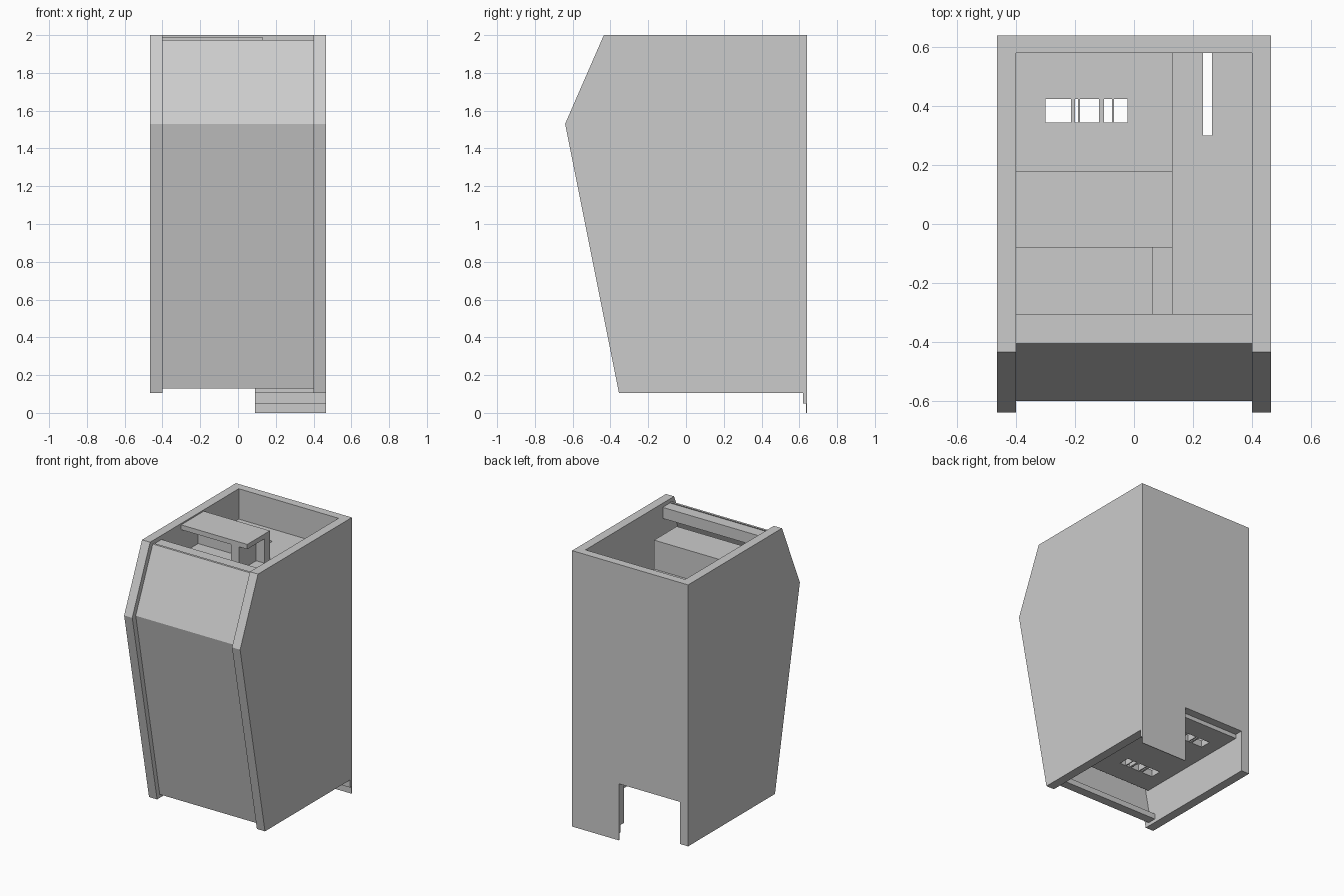
import bpy, bmesh
from mathutils import Vector

if "Cube" in bpy.data.objects:
    bpy.data.objects.remove(bpy.data.objects["Cube"])


def finish(name, bm):
    bmesh.ops.recalc_face_normals(bm, faces=bm.faces)
    me = bpy.data.meshes.new(name)
    bm.to_mesh(me)
    bm.free()
    ob = bpy.data.objects.new(name, me)
    bpy.context.collection.objects.link(ob)
    return ob


def extrude(bm, faces, vec):
    geo = bmesh.ops.extrude_face_region(bm, geom=faces, use_keep_orig=True)["geom"]
    verts = [g for g in geo if isinstance(g, bmesh.types.BMVert)]
    bmesh.ops.translate(bm, verts=verts, vec=Vector(vec))


def prism(name, pts, vec):
    """Extrude a closed polygon of 3D points along a vector."""
    bm = bmesh.new()
    extrude(bm, [bm.faces.new([bm.verts.new(p) for p in pts])], vec)
    return finish(name, bm)


def box(name, x, y, z):
    pts = [(x[0], y[0], z[0]), (x[1], y[0], z[0]), (x[1], y[1], z[0]), (x[0], y[1], z[0])]
    return prism(name, pts, (0, 0, z[1] - z[0]))


def side_profile(name, x, width, prof):
    return prism(name, [(x, y, z) for y, z in prof], (width, 0, 0))


def holed_plate(name, x, y, z, holes):
    """Flat board with rectangular holes (x0, x1, y0, y1)."""
    xs = sorted({*x, *(v for h in holes for v in h[:2])})
    ys = sorted({*y, *(v for h in holes for v in h[2:])})
    bm = bmesh.new()
    vs = {(a, b): bm.verts.new((a, b, z[0])) for a in xs for b in ys}
    faces = []
    for a0, a1 in zip(xs, xs[1:]):
        for b0, b1 in zip(ys, ys[1:]):
            cx, cy = (a0 + a1) / 2, (b0 + b1) / 2
            if not any(h[0] < cx < h[1] and h[2] < cy < h[3] for h in holes):
                faces.append(bm.faces.new([vs[a0, b0], vs[a1, b0], vs[a1, b1], vs[a0, b1]]))
    extrude(bm, faces, (0, 0, z[1] - z[0]))
    bmesh.ops.delete(bm, geom=[v for v in bm.verts if not v.link_faces], context='VERTS')
    return finish(name, bm)


# Angled side panels
side = [(-0.435, 2), (0.62, 2), (0.62, 0.105), (-0.355, 0.105), (-0.64, 1.53)]
for name, x in (("left_side", -0.465), ("right_side", 0.4)):
    side_profile(name, x, 0.065, side)

# Layered back with a cut-out at the lower left; layers step down to the ground
for name, y0, y1, low, xe in (("back_inner", 0.58, 0.62, 0.105, 0.4),
                              ("back_middle", 0.62, 0.635, 0.05, 0.465),
                              ("back_outer", 0.635, 0.64, 0.0, 0.465)):
    outline = [(-xe, 2), (xe, 2), (xe, low), (0.09, low), (0.09, 0.41), (-0.4, 0.41)]
    if xe > 0.4:
        outline += [(-0.4, 0.105), (-xe, 0.105)]
    prism(name, [(x, y0, z) for x, z in outline], (0, y1 - y0, 0))

# Folded front panel, slightly recessed between the sides
front = [(-0.405, 1.975), (-0.6, 1.53), (-0.325, 0.13),
         (-0.305, 0.13), (-0.58, 1.53), (-0.388, 1.975)]
side_profile("front_panel", -0.4, 0.8, front)
box("front_top_rail", (-0.4, 0.4), (-0.388, -0.305), (1.89, 1.97))
box("front_bottom_rail", (-0.4, 0.4), (-0.308, -0.26), (0.13, 0.17))

# Slotted equipment shelf and floor
slots = [(-0.3, -0.213), (-0.2, -0.19), (-0.183, -0.118), (-0.102, -0.075), (-0.068, -0.022)]
rear = [(a, b, 0.345, 0.425) for a, b in slots]
fore = [(a, b, -0.17, -0.09) for a, b in slots]
holed_plate("upper_shelf", (-0.4, 0.13), (-0.305, 0.58), (1.73, 1.78),
            rear + [(0.065, 0.13, -0.305, -0.08)])
box("shelf_ledge", (0.065, 0.13), (-0.305, -0.08), (1.68, 1.73))
holed_plate("floor", (-0.4, 0.4), (-0.33, 0.58), (0.38, 0.43),
            rear + fore + [(0.235, 0.265, 0.3, 0.58)])
box("divider", (0.1, 0.13), (-0.305, 0.58), (0.43, 1.68))

# Raised tray on the upper shelf
box("tray_top", (-0.4, 0.13), (-0.08, 0.18), (1.955, 1.99))
box("tray_back", (-0.4, 0.13), (0.115, 0.18), (1.78, 1.955))
box("tray_support", (0.0, 0.065), (-0.08, 0.115), (1.78, 1.955))
